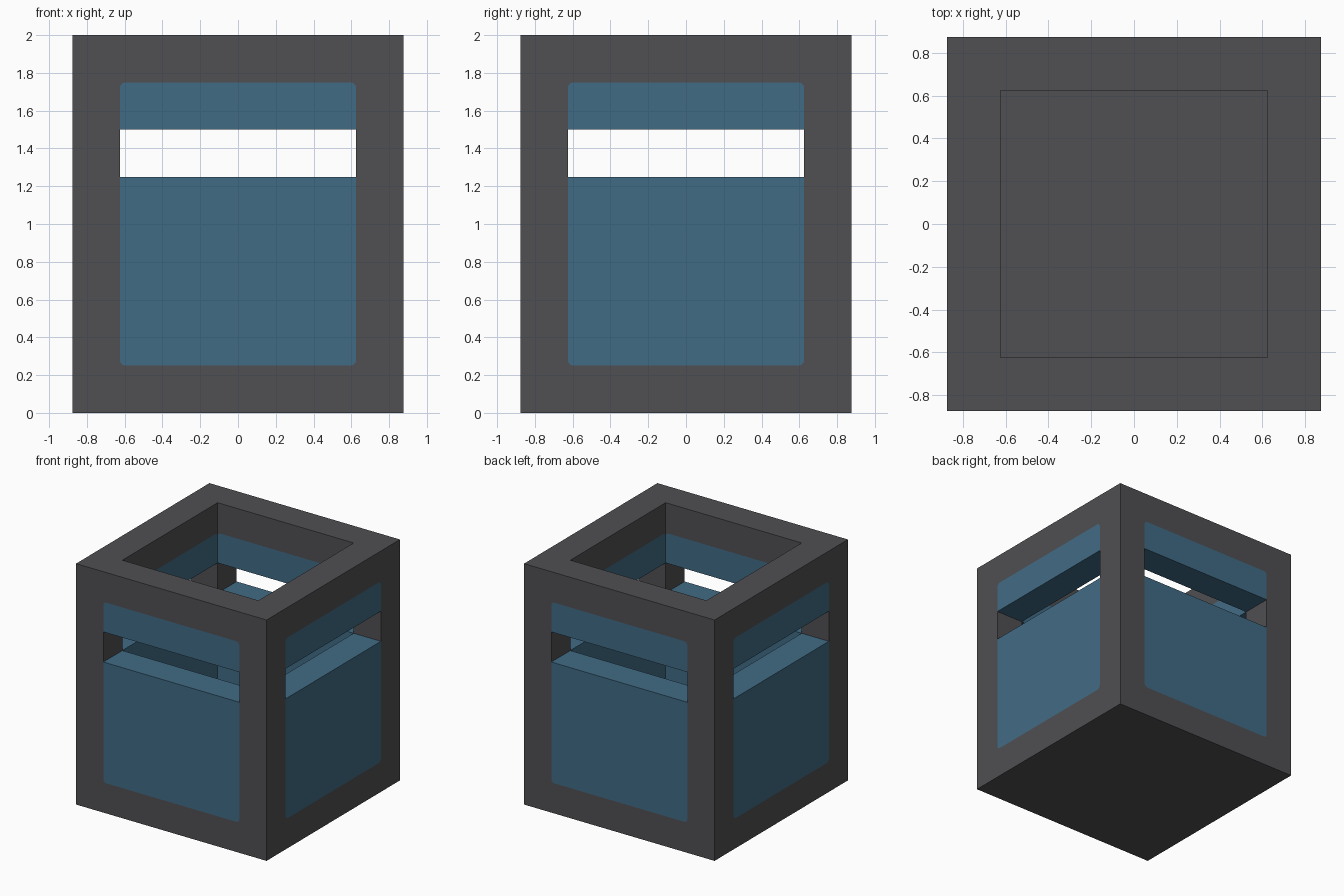
import bpy
import bmesh
import math

if "Cube" in bpy.data.objects:
    bpy.data.objects.remove(bpy.data.objects["Cube"], do_unlink=True)

HALF = 0.875      # half width of the body
INNER = 0.625     # half width of the cavity and the panels
RADIUS = 0.03     # rounding of the panel corners


def make_material(name, color):
    mat = bpy.data.materials.new(name)
    mat.use_nodes = True
    mat.diffuse_color = color
    mat.node_tree.nodes["Principled BSDF"].inputs["Base Color"].default_value = color
    return mat


grey = make_material("dark grey", (0.080, 0.078, 0.086, 1))
blue = make_material("slate blue", (0.053, 0.147, 0.235, 1))


def prism(name, mat, profile, d0, d1, axis):
    """Extrude a (u, z) outline from d0 to d1 along the x or y axis."""
    bm = bmesh.new()

    def place(u, d, z):
        return (d, u, z) if axis == "x" else (u, d, z)

    near = [bm.verts.new(place(u, d0, z)) for u, z in profile]
    far = [bm.verts.new(place(u, d1, z)) for u, z in profile]
    bm.faces.new(near)
    bm.faces.new(far)
    n = len(profile)
    for i in range(n):
        j = (i + 1) % n
        bm.faces.new((near[i], near[j], far[j], far[i]))
    bmesh.ops.recalc_face_normals(bm, faces=bm.faces[:])
    mesh = bpy.data.meshes.new(name)
    bm.to_mesh(mesh)
    bm.free()
    mesh.materials.append(mat)
    obj = bpy.data.objects.new(name, mesh)
    bpy.context.collection.objects.link(obj)
    return obj


def outline(w, z0, z1, r_bottom=0.0, r_top=0.0):
    """Rectangle of half width w with optional rounded bottom and top corners."""
    points = []
    for sx, z, sz, r, start in ((1, z0, 1, r_bottom, 270), (1, z1, -1, r_top, 0),
                                (-1, z1, -1, r_top, 90), (-1, z0, 1, r_bottom, 180)):
        if r == 0:
            points.append((sx * w, z))
            continue
        cx, cz = sx * (w - r), z + sz * r
        for k in range(6):
            a = math.radians(start + 18 * k)
            points.append((cx + r * math.cos(a), cz + r * math.sin(a)))
    return points


# Body: box with an open cavity and a rounded window through each wall
frame = prism("frame", grey, outline(HALF, 0, 2), -HALF, HALF, "y")
window = outline(INNER, 0.25, 1.75, RADIUS, RADIUS)
cutters = [
    prism("cavity_cutter", grey, outline(INNER, 0.25, 2.5), -INNER, INNER, "y"),
    prism("window_cutter_x", grey, window, -1.0, 1.0, "x"),
    prism("window_cutter_y", grey, window, -1.0, 1.0, "y"),
]
bpy.context.view_layer.objects.active = frame
for cutter in cutters:
    cutter.hide_render = True
    mod = frame.modifiers.new(cutter.name, "BOOLEAN")
    mod.operation = "DIFFERENCE"
    mod.solver = "EXACT"
    mod.object = cutter
    bpy.ops.object.modifier_apply(modifier=mod.name)
for cutter in cutters:
    bpy.data.objects.remove(cutter, do_unlink=True)

# Panels: a tall lower and a short upper one per wall, with a slot between
lower = outline(INNER, 0.25, 1.25, r_bottom=RADIUS)
upper = outline(INNER, 1.5, 1.75, r_top=RADIUS)
for side, axis, sign in (("front", "y", -1), ("back", "y", 1),
                         ("right", "x", -1), ("left", "x", 1)):
    prism(side + "_lower_panel", blue, lower, sign * INNER, sign * HALF, axis)
    prism(side + "_upper_panel", blue, upper, sign * INNER, sign * HALF, axis)
